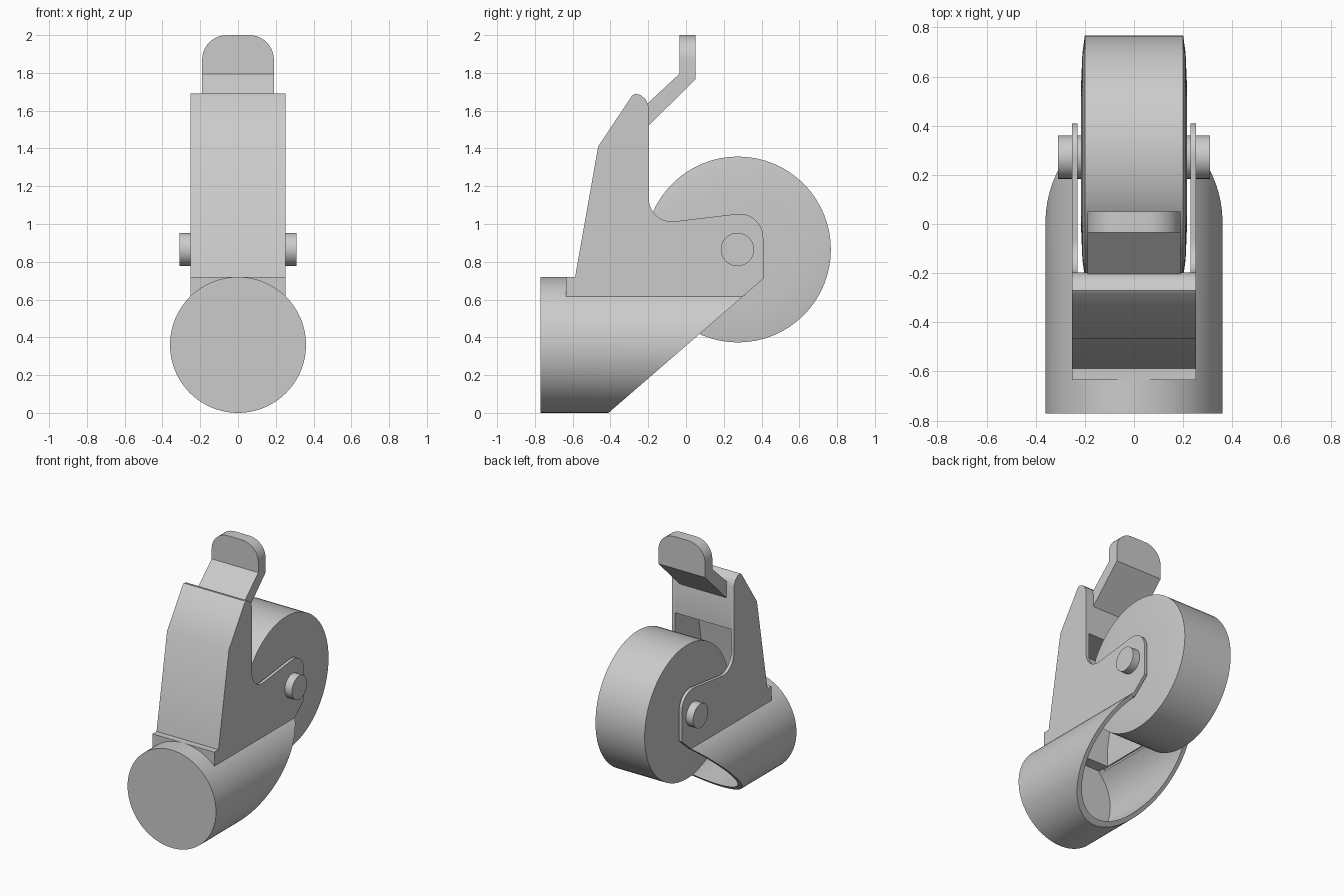
import bpy, bmesh, math
from mathutils import Matrix

if "Cube" in bpy.data.objects:
    bpy.data.objects.remove(bpy.data.objects["Cube"], do_unlink=True)

grey = bpy.data.materials.new("plain grey")
grey.diffuse_color = (0.6, 0.6, 0.6, 1)
grey.use_nodes = True
grey.node_tree.nodes["Principled BSDF"].inputs["Base Color"].default_value = (0.6, 0.6, 0.6, 1)


def finish(name, bm):
    """Turn a bmesh into a named grey object."""
    bmesh.ops.recalc_face_normals(bm, faces=bm.faces)
    me = bpy.data.meshes.new(name)
    bm.to_mesh(me)
    bm.free()
    me.materials.append(grey)
    ob = bpy.data.objects.new(name, me)
    bpy.context.collection.objects.link(ob)
    return ob


def prism(name, pts, a, b, axis="x"):
    """Extrude a (y, z) profile along x, or an (x, z) profile along y."""
    place = (lambda p: (a, p[0], p[1])) if axis == "x" else (lambda p: (p[0], a, p[1]))
    bm = bmesh.new()
    face = bm.faces.new([bm.verts.new(place(p)) for p in pts])
    geo = bmesh.ops.extrude_face_region(bm, geom=[face])["geom"]
    vec = (b - a, 0, 0) if axis == "x" else (0, b - a, 0)
    bmesh.ops.translate(bm, vec=vec, verts=[v for v in geo if isinstance(v, bmesh.types.BMVert)])
    return finish(name, bm)


def cylinder(name, r, length, centre, axis, sides=64):
    rot = Matrix.Rotation(math.pi / 2, 4, "Y" if axis == "x" else "X")
    bm = bmesh.new()
    bmesh.ops.create_cone(bm, cap_ends=True, segments=sides, radius1=r, radius2=r,
                          depth=length, matrix=Matrix.Translation(centre) @ rot)
    return finish(name, bm)


def arc(cx, cz, r, start, end, n=10):
    return [(cx + r * math.cos(math.radians(start + (end - start) * i / n)),
             cz + r * math.sin(math.radians(start + (end - start) * i / n))) for i in range(n + 1)]


def activate(ob):
    bpy.ops.object.select_all(action="DESELECT")
    ob.select_set(True)
    bpy.context.view_layer.objects.active = ob


def smooth(ob, angle=30):
    activate(ob)
    bpy.ops.object.shade_smooth_by_angle(angle=math.radians(angle))


# Tube: hollow behind a thick front cap, cut off obliquely, slotted for the wheel
tube = cylinder("tube_body", 0.36, 1.26, (0, -0.14, 0.36), "y", 96)
cutters = [
    cylinder("bore_cutter", 0.33, 1.64, (0, 0.18, 0.36), "y", 96),
    prism("oblique_cutter", [(-0.526, -0.1), (0.513, 0.8), (0.9, 0.8), (0.9, -0.1)], -0.6, 0.6),
    prism("slot_cutter", [(-0.59, 0.5), (0.9, 0.5), (0.9, 1), (-0.59, 1)], -0.24, 0.24),
]
activate(tube)
for cutter in cutters:
    cutter.hide_render = True
    mod = tube.modifiers.new(cutter.name, "BOOLEAN")
    mod.operation, mod.solver, mod.object = "DIFFERENCE", "EXACT", cutter
    bpy.ops.object.modifier_apply(modifier=mod.name)
    bpy.data.objects.remove(cutter, do_unlink=True)
smooth(tube)

# Fork side plates, with the small front step at their foot
front = [(-0.635, 0.6), (-0.635, 0.72), (-0.587, 0.72), (-0.465, 1.41), (-0.285, 1.68)]
crown = [(-0.27, 1.69), (-0.24, 1.683), (-0.212, 1.658), (-0.197, 1.62)]
plate = (front + crown + arc(-0.075, 1.135, 0.122, 180, 277)
         + arc(0.283, 0.928, 0.126, 97, 0) + [(0.409, 0.71), (0.282, 0.6)])
for side, s in (("left", 1), ("right", -1)):
    smooth(prism(side + "_fork_plate", plate, s * 0.229, s * 0.252))

# Front wall between the plates, solid at the top and hollow below
wall = front + crown + [(-0.197, 1.3), (-0.45, 1.3), (-0.55, 0.72), (-0.55, 0.6)]
smooth(prism("front_wall", wall, -0.229, 0.229))

# Lever: slanted arm and upright rounded pad
prism("lever_arm", [(-0.25, 1.595), (-0.035, 1.795), (0.05, 1.795), (0.05, 1.765), (-0.25, 1.47)],
      -0.19, 0.19)
pad = [(-0.19, 1.795), (0.19, 1.795)] + arc(0.06, 1.87, 0.13, 0, 90) + arc(-0.06, 1.87, 0.13, 90, 180)
smooth(prism("lever_pad", pad, -0.035, 0.05, "y"))

# Wheel: lathed about x with slightly domed sides
bm = bmesh.new()
profile = [(-0.216, 0), (-0.215, 0.3), (-0.21, 0.42), (-0.2, 0.492),
           (0.2, 0.492), (0.21, 0.42), (0.215, 0.3), (0.216, 0)]
verts = [bm.verts.new((x, 0.275, 0.865 + r)) for x, r in profile]
edges = [bm.edges.new(pair) for pair in zip(verts, verts[1:])]
bmesh.ops.spin(bm, geom=verts + edges, cent=(0, 0.275, 0.865), axis=(1, 0, 0),
               angle=2 * math.pi, steps=64)
bmesh.ops.remove_doubles(bm, verts=bm.verts, dist=1e-4)
smooth(finish("wheel", bm))

# Axle pin
smooth(cylinder("axle_pin", 0.088, 0.62, (0, 0.272, 0.865), "x", 48))
